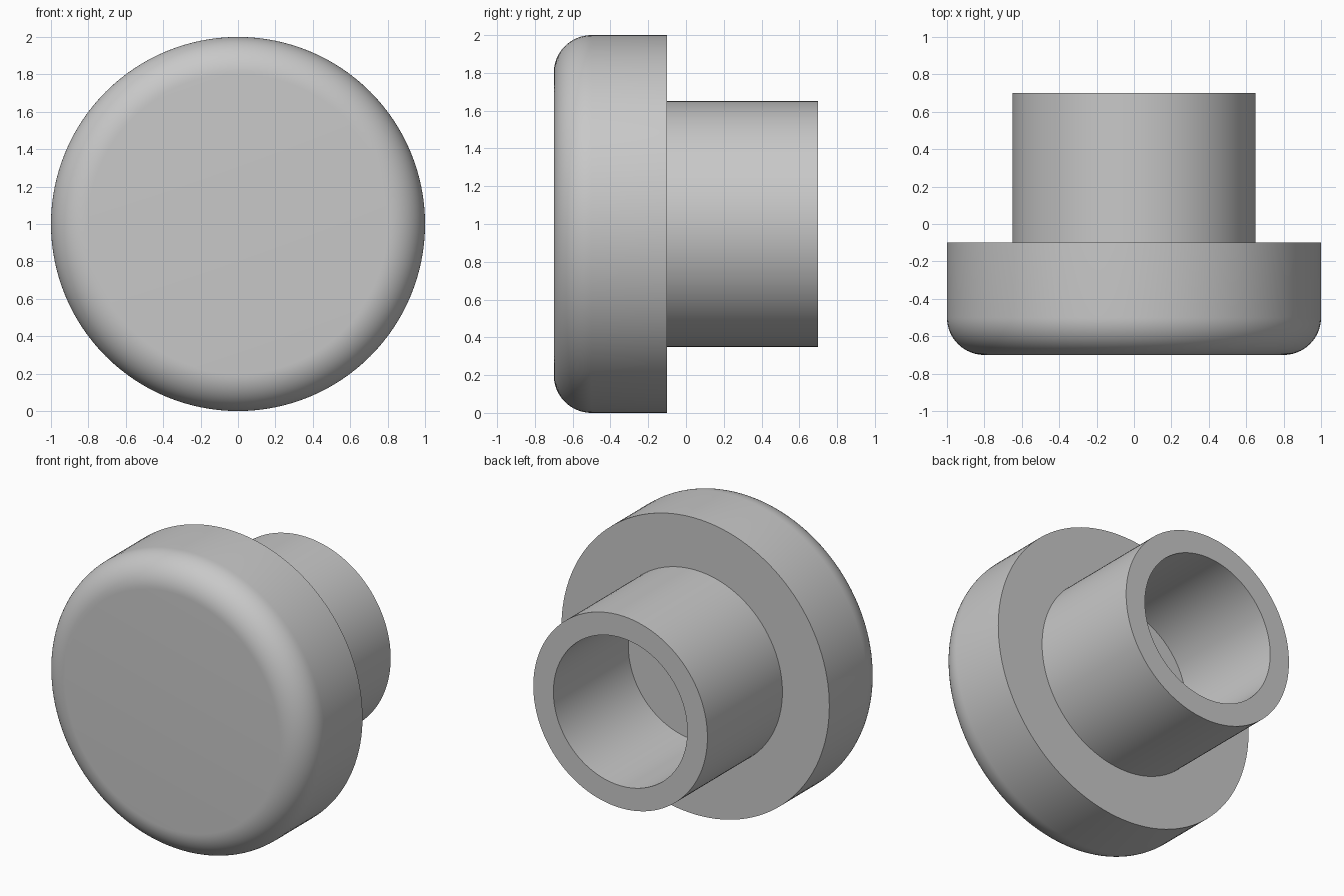
import bpy
import bmesh
from math import sin, cos, pi, radians
from mathutils import Vector

SEGMENTS = 128
CAP_R, TUBE_R, BORE_R, ROUND_R = 1.0, 0.65, 0.5, 0.2
FRONT, SHOULDER, BACK = -0.7, -0.1, 0.7
CENTRE = Vector((0, 0, CAP_R))

cube = bpy.data.objects.get("Cube")
if cube:
    bpy.data.objects.remove(cube, do_unlink=True)

grey = bpy.data.materials.new("plain_grey")
grey.use_nodes = True
colour = (0.58, 0.58, 0.58, 1)
grey.diffuse_color = colour
grey.node_tree.nodes["Principled BSDF"].inputs["Base Color"].default_value = colour


def lathe(name, profile, material):
    """Spin a (radius, y) profile around the y direction through the centre."""
    bm = bmesh.new()
    verts = [bm.verts.new(CENTRE + Vector((r, y, 0))) for r, y in profile]
    edges = [bm.edges.new(pair) for pair in zip(verts, verts[1:])]
    bmesh.ops.spin(bm, geom=verts + edges, cent=CENTRE, axis=(0, 1, 0),
                   angle=2 * pi, steps=SEGMENTS, use_duplicate=False)
    bmesh.ops.remove_doubles(bm, verts=bm.verts[:], dist=0.0001)
    bmesh.ops.recalc_face_normals(bm, faces=bm.faces[:])
    mesh = bpy.data.meshes.new(name)
    bm.to_mesh(mesh)
    bm.free()
    mesh.materials.append(material)
    obj = bpy.data.objects.new(name, mesh)
    bpy.context.collection.objects.link(obj)
    bpy.ops.object.select_all(action='DESELECT')
    obj.select_set(True)
    bpy.context.view_layer.objects.active = obj
    bpy.ops.object.shade_smooth_by_angle(angle=radians(30))
    return obj


# Rounded front rim of the cap
steps = 16
rim = [(CAP_R - ROUND_R + ROUND_R * sin(i / steps * pi / 2),
        FRONT + ROUND_R - ROUND_R * cos(i / steps * pi / 2))
       for i in range(steps + 1)]

# Solid cap with a hollow tube behind it, bored down to the shoulder
profile = [(0, FRONT)] + rim + [
    (CAP_R, SHOULDER), (TUBE_R, SHOULDER), (TUBE_R, BACK),
    (BORE_R, BACK), (BORE_R, SHOULDER), (0, SHOULDER)]
lathe("cap_with_hollow_tube", profile, grey)
